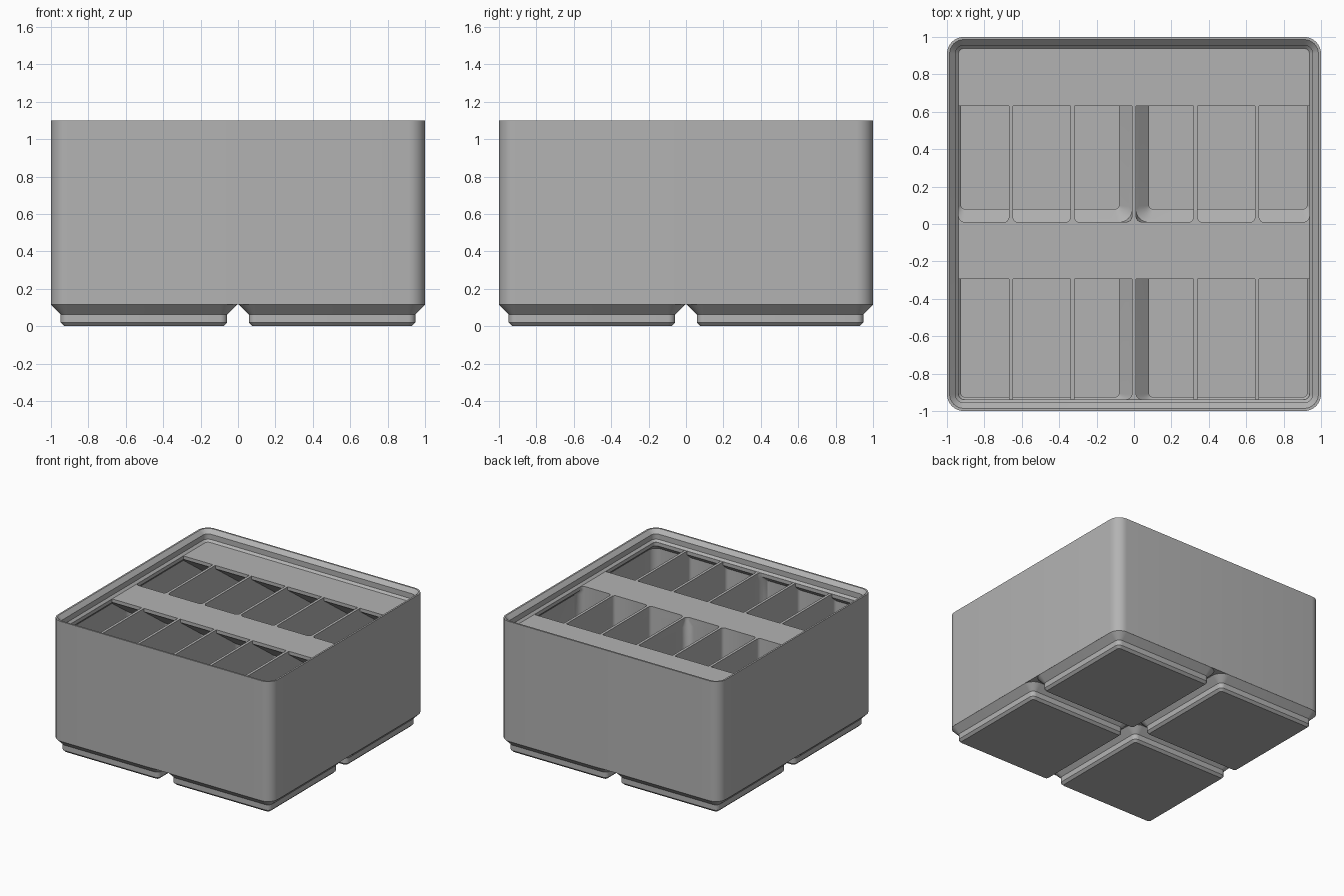
import bpy, bmesh, math

if "Cube" in bpy.data.objects:
    bpy.data.objects.remove(bpy.data.objects["Cube"], do_unlink=True)

WALL = 0.977      # inner face of the outer wall
HALF = 0.011      # half thickness of a divider
PITCH = 0.329     # compartment spacing
LEDGE = 1.009     # height of divider tops and label shelves
UNIT = 0.503      # centre of each foot

grey = bpy.data.materials.new("grey")
grey.use_nodes = True
grey.diffuse_color = (0.45, 0.45, 0.45, 1)
grey.node_tree.nodes["Principled BSDF"].inputs["Base Color"].default_value = grey.diffuse_color


def rounded_rect(x0, x1, y0, y1, r, steps=8):
    """Counter-clockwise rounded rectangle."""
    x0, x1 = sorted((x0, x1))
    y0, y1 = sorted((y0, y1))
    centres = [(x1 - r, y1 - r), (x0 + r, y1 - r), (x0 + r, y0 + r), (x1 - r, y0 + r)]
    pts = []
    for corner, (cx, cy) in enumerate(centres):
        for i in range(steps + 1):
            a = math.pi / 2 * (corner + i / steps)
            pts.append((cx + r * math.cos(a), cy + r * math.sin(a)))
    return pts


def loft(bm, rings):
    """Closed solid through (outline, height) rings."""
    loops = [[bm.verts.new((x, y, z)) for x, y in pts] for pts, z in rings]
    for low, high in zip(loops, loops[1:]):
        for i in range(len(low)):
            j = (i + 1) % len(low)
            bm.faces.new((low[i], low[j], high[j], high[i]))
    bm.faces.new(loops[0][::-1])
    bm.faces.new(loops[-1])


def make(name, bm):
    bmesh.ops.recalc_face_normals(bm, faces=bm.faces)
    mesh = bpy.data.meshes.new(name)
    bm.to_mesh(mesh)
    bm.free()
    mesh.materials.append(grey)
    obj = bpy.data.objects.new(name, mesh)
    bpy.context.collection.objects.link(obj)
    return obj


def combine(target, tool, operation):
    """Apply a boolean and discard its tool."""
    mod = target.modifiers.new(operation, "BOOLEAN")
    mod.operation, mod.object, mod.solver = operation, tool, "EXACT"
    bpy.context.view_layer.objects.active = target
    bpy.ops.object.modifier_apply(modifier=mod.name)
    bpy.data.objects.remove(tool, do_unlink=True)


def square(h, r, cx=0, cy=0):
    return rounded_rect(cx - h, cx + h, cy - h, cy + h, r)


quadrants = [(sx, sy) for sx in (-1, 1) for sy in (-1, 1)]

# Outer block
bm = bmesh.new()
loft(bm, [(square(1, 0.09), 0.116), (square(1, 0.09), 1.1)])
storage_bin = make("storage_bin", bm)

# Four stepped feet
bm = bmesh.new()
foot_profile = [(0.426, 0.019, 0), (0.445, 0.038, 0.019), (0.445, 0.038, 0.063),
                (0.497, 0.09, 0.115), (0.49, 0.083, 0.14)]
for sx, sy in quadrants:
    loft(bm, [(square(h, r, sx * UNIT, sy * UNIT), z) for h, r, z in foot_profile])
combine(storage_bin, make("feet", bm), "UNION")

# Hollow of each quadrant: (inner bound, outer bound, radius, height)
bm = bmesh.new()
hollow_profile = [(0.08, 0.925, 0.02, 0.024), (0.08, 0.925, 0.02, 0.072),
                  (0.029, WALL, 0.067, 0.123), (HALF, WALL, 0.067, 0.141),
                  (HALF, WALL, 0.067, 0.94), (HALF, 0.937, 0.03, 0.98),
                  (HALF, 0.937, 0.03, 1.03)]
for sx, sy in quadrants:
    loft(bm, [(rounded_rect(sx * a, sx * b, sy * a, sy * b, r), z)
              for a, b, r, z in hollow_profile])
compartments = make("compartments", bm)

# Split the hollows into three compartments per quadrant
bm = bmesh.new()
for sx, sy in quadrants:
    for k in range(3):
        a = k * PITCH + (HALF if k else 0.004)
        b = (k + 1) * PITCH - HALF if k < 2 else 0.99
        outline = rounded_rect(sx * a, sx * b, sy * 0.008, sy * 0.98, 0.03)
        loft(bm, [(outline, 0.01), (outline, 1.05)])
combine(compartments, make("columns", bm), "INTERSECT")

# Label shelves with a sloping underside
bm = bmesh.new()
for front, back in ((-0.295, 0.0), (0.63, 1.0)):
    slope = LEDGE - 0.028 - (back - front) * math.tan(math.radians(36))
    profile = [(front, LEDGE), (front, LEDGE - 0.028), (back, slope), (back, LEDGE)]
    ends = [[bm.verts.new((x, y, z)) for y, z in profile] for x in (-0.995, 0.995)]
    bm.faces.new(ends[0])
    bm.faces.new(ends[1][::-1])
    for i in range(4):
        j = (i + 1) % 4
        bm.faces.new((ends[0][i], ends[0][j], ends[1][j], ends[1][i]))
combine(compartments, make("label_shelves", bm), "DIFFERENCE")
combine(storage_bin, compartments, "DIFFERENCE")

# Stepped stacking lip
bm = bmesh.new()
lip_profile = [(0.938, 0.028, LEDGE), (0.955, 0.045, 1.026), (0.955, 0.045, 1.069),
               (0.986, 0.076, 1.1), (0.996, 0.086, 1.11)]
loft(bm, [(square(h, r), z) for h, r, z in lip_profile])
combine(storage_bin, make("lip_pocket", bm), "DIFFERENCE")

# Smooth rounded corners, crisp edges
bpy.ops.object.select_all(action="DESELECT")
storage_bin.select_set(True)
bpy.context.view_layer.objects.active = storage_bin
bpy.ops.object.shade_smooth_by_angle(angle=math.radians(30))
